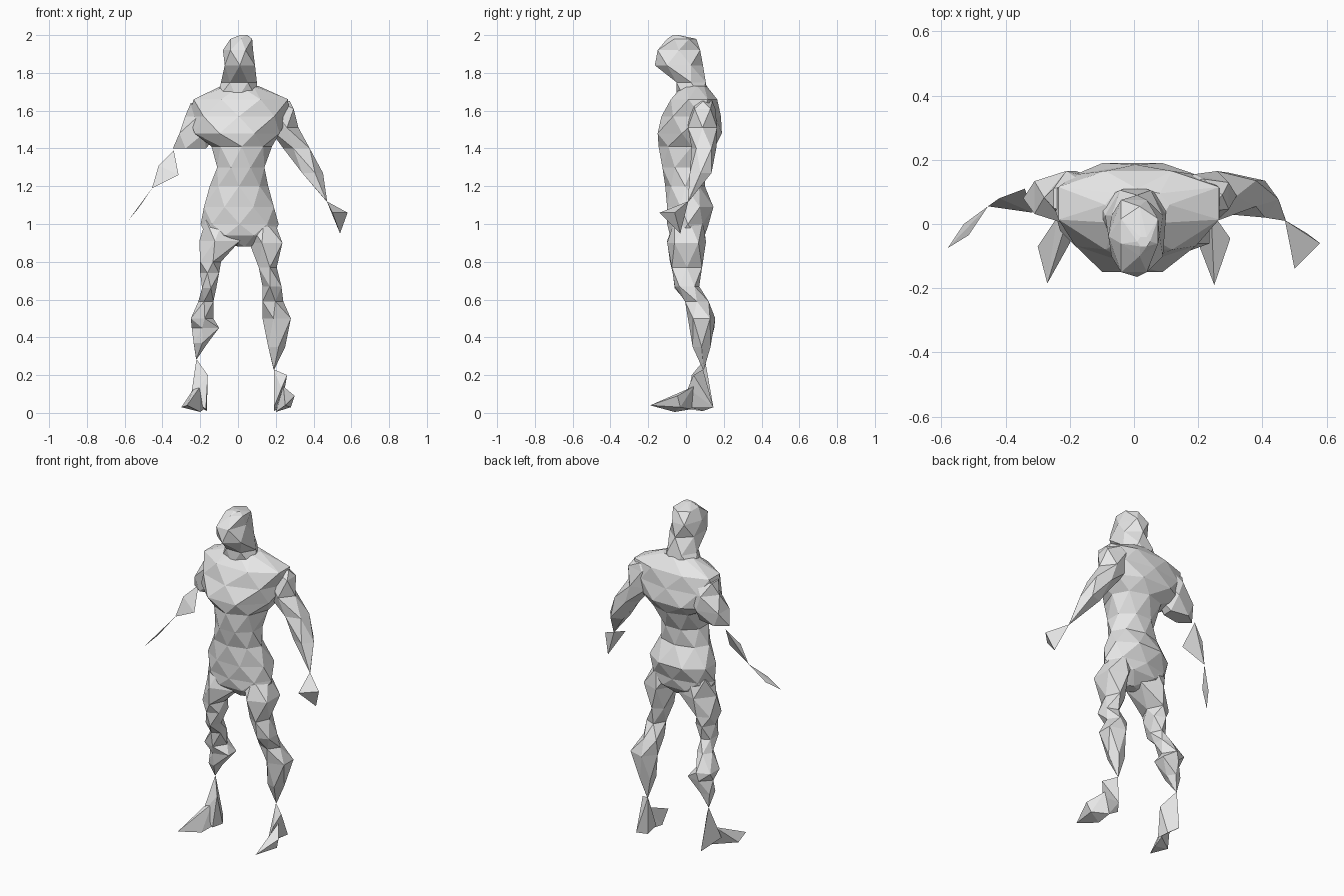
import bpy, bmesh, math

grey = bpy.data.materials.new("plain_grey")
grey.diffuse_color = (0.8, 0.8, 0.8, 1)


def finish(name, bm):
    bmesh.ops.remove_doubles(bm, verts=bm.verts, dist=0.001)
    bmesh.ops.triangulate(bm, faces=bm.faces)
    bmesh.ops.recalc_face_normals(bm, faces=bm.faces)
    mesh = bpy.data.meshes.new(name)
    bm.to_mesh(mesh)
    bm.free()
    mesh.materials.append(grey)
    bpy.context.collection.objects.link(bpy.data.objects.new(name, mesh))


def loft(name, rings, n):
    """Faceted body through rings (z, x0, x1, y0, y1[, y of widest point]), each turned half a step."""
    bm = bmesh.new()
    loops = []
    for i, (z, x0, x1, y0, y1, *mid) in enumerate(rings):
        ym = mid[0] if mid else (y0 + y1) / 2
        angles = [2 * math.pi * (k + 0.5 * (i % 2)) / n for k in range(n)]
        cs, ss = [math.cos(a) for a in angles], [math.sin(a) for a in angles]
        loop = []
        for c, s in zip(cs, ss):
            x = x0 + (x1 - x0) * (c - min(cs)) / (max(cs) - min(cs))
            s /= max(ss)
            y = ym + s * ((y1 - ym) if s > 0 else (ym - y0))
            loop.append(bm.verts.new((x, y, z)))
        loops.append(loop)
    for i in range(len(loops) - 1):
        a, b = loops[i], loops[i + 1]
        for k in range(n):
            j = (k + 1) % n
            if i % 2 == 0:
                bm.faces.new((a[k], a[j], b[k]))
                bm.faces.new((a[j], b[j], b[k]))
            else:
                bm.faces.new((a[k], b[j], b[k]))
                bm.faces.new((a[k], a[j], b[j]))
    bm.faces.new(loops[0])
    bm.faces.new(loops[-1])
    finish(name, bm)


def hull(name, points):
    """Small angular part wrapped around a few corner points."""
    bm = bmesh.new()
    vs = [bm.verts.new(p) for p in points]
    bmesh.ops.convex_hull(bm, input=vs)
    finish(name, bm)


# Head and neck
loft("head", [
    (2.00, 0.01, 0.05, -0.07, -0.04),
    (1.98, -0.04, 0.075, -0.10, 0.055),
    (1.92, -0.08, 0.08, -0.15, 0.075),
    (1.84, -0.07, 0.09, -0.165, 0.09),
    (1.75, -0.09, 0.10, -0.05, 0.105),
    (1.66, -0.11, 0.10, -0.05, 0.12)], 6)

# Torso from collar to crotch, shoulders set towards the back
loft("torso", [
    (1.73, -0.09, 0.11, -0.02, 0.11, 0.06),
    (1.66, -0.235, 0.265, -0.08, 0.165, 0.08),
    (1.57, -0.26, 0.27, -0.13, 0.185, 0.08),
    (1.48, -0.23, 0.22, -0.15, 0.19, 0.07),
    (1.41, -0.14, 0.18, -0.145, 0.155, 0.03),
    (1.30, -0.11, 0.14, -0.125, 0.10),
    (1.20, -0.15, 0.16, -0.11, 0.10),
    (1.09, -0.18, 0.19, -0.10, 0.145),
    (1.00, -0.198, 0.215, -0.10, 0.12),
    (0.94, -0.17, 0.19, -0.085, 0.10),
    (0.88, 0.00, 0.07, -0.03, 0.04)], 8)

# Legs tapering to a point at the ankle
loft("left_leg", [
    (1.02, -0.17, -0.02, -0.06, 0.09),
    (0.91, -0.205, 0.01, -0.10, 0.105),
    (0.80, -0.20, -0.09, -0.085, 0.09),
    (0.74, -0.20, -0.10, -0.07, 0.08),
    (0.66, -0.19, -0.115, -0.06, 0.065),
    (0.59, -0.21, -0.13, 0.00, 0.10),
    (0.50, -0.25, -0.13, 0.01, 0.155),
    (0.45, -0.245, -0.10, 0.03, 0.15),
    (0.37, -0.235, -0.16, 0.04, 0.13),
    (0.285, -0.222, -0.218, 0.095, 0.10)], 5)
loft("right_leg", [
    (1.02, 0.05, 0.19, -0.06, 0.09),
    (0.90, 0.06, 0.235, -0.10, 0.105),
    (0.77, 0.11, 0.205, -0.075, 0.085),
    (0.67, 0.13, 0.23, -0.06, 0.07),
    (0.59, 0.13, 0.24, -0.005, 0.12),
    (0.50, 0.13, 0.28, 0.01, 0.155),
    (0.35, 0.16, 0.25, 0.035, 0.13),
    (0.23, 0.188, 0.192, 0.09, 0.095)], 5)

# Feet: heel block plus a flat toe wedge
hull("left_heel", [(-0.22, 0.10, 0.285), (-0.16, 0.03, 0.20), (-0.165, 0.09, 0.01),
                   (-0.20, 0.145, 0.03), (-0.25, 0.02, 0.08), (-0.17, 0.00, 0.02)])
hull("left_toes", [(-0.27, -0.185, 0.04), (-0.30, -0.07, 0.03), (-0.20, -0.06, 0.005),
                   (-0.18, 0.02, 0.02), (-0.24, 0.02, 0.12), (-0.20, 0.04, 0.14)])
hull("right_heel", [(0.19, 0.09, 0.23), (0.26, 0.04, 0.20), (0.19, 0.09, 0.01),
                    (0.23, 0.145, 0.03), (0.23, 0.01, 0.13), (0.19, 0.01, 0.03)])
hull("right_toes", [(0.25, -0.19, 0.04), (0.30, -0.045, 0.09), (0.28, -0.03, 0.03),
                    (0.20, -0.06, 0.005), (0.20, 0.03, 0.02), (0.24, 0.04, 0.14)])

# Left arm: shoulder, then thin forearm and sliver of a hand
loft("left_upper_arm", [
    (1.64, -0.25, -0.10, 0.03, 0.13),
    (1.57, -0.28, -0.10, 0.00, 0.165),
    (1.48, -0.31, -0.10, 0.00, 0.165),
    (1.40, -0.345, -0.17, 0.03, 0.13)], 5)
hull("left_forearm", [(-0.34, 0.11, 1.39), (-0.42, 0.08, 1.31),
                      (-0.455, 0.055, 1.19), (-0.315, 0.035, 1.26)])
hull("left_hand", [(-0.455, 0.055, 1.19), (-0.515, -0.035, 1.10),
                   (-0.58, -0.075, 1.02), (-0.53, 0.00, 1.08)])

# Right arm: full sleeve down to a pointed wrist
loft("right_arm", [
    (1.65, 0.12, 0.275, 0.04, 0.14),
    (1.61, 0.12, 0.295, 0.02, 0.155),
    (1.51, 0.16, 0.32, 0.01, 0.165),
    (1.40, 0.24, 0.38, 0.03, 0.16),
    (1.27, 0.34, 0.45, 0.02, 0.135),
    (1.12, 0.468, 0.472, 0.01, 0.015)], 5)
hull("right_hand", [(0.47, 0.012, 1.12), (0.58, -0.06, 1.06),
                    (0.54, -0.03, 0.95), (0.50, -0.14, 1.06)])
